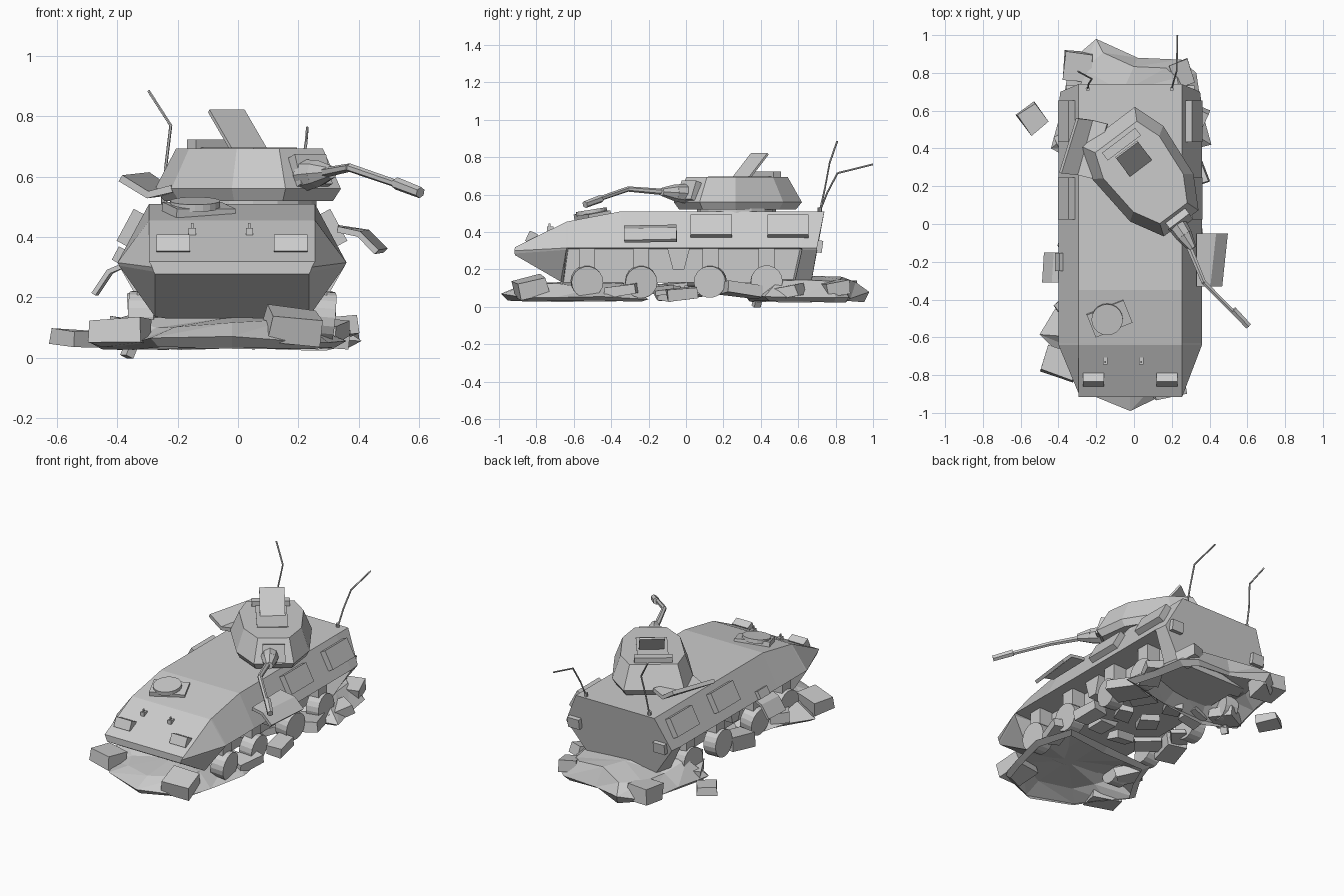
import bpy, bmesh, math, random
from mathutils import Vector, Matrix, Euler

if "Cube" in bpy.data.objects:
    bpy.data.objects.remove(bpy.data.objects["Cube"])

random.seed(4)
CX = -0.02  # hull centre line


def finish(name, bm, mat=None, thick=0):
    bmesh.ops.recalc_face_normals(bm, faces=bm.faces)
    me = bpy.data.meshes.new(name)
    bm.to_mesh(me)
    bm.free()
    ob = bpy.data.objects.new(name, me)
    bpy.context.collection.objects.link(ob)
    if mat:
        ob.matrix_world = mat
    if thick:
        m = ob.modifiers.new("thickness", 'SOLIDIFY')
        m.thickness = thick
        m.offset = 0
    return ob


def place(loc, rot=(0, 0, 0)):
    return Matrix.Translation(loc) @ Euler([math.radians(a) for a in rot]).to_matrix().to_4x4()


def box(name, loc, size, rot=(0, 0, 0), jitter=0, parent=None):
    bm = bmesh.new()
    bmesh.ops.create_cube(bm, size=1)
    for v in bm.verts:
        v.co = Vector([c * s * (1 - random.uniform(0, jitter)) for c, s in zip(v.co, size)])
    m = place(loc, rot)
    return finish(name, bm, parent @ m if parent else m)


def disk(name, loc, r, depth, rot=(0, 0, 0), sides=18):
    bm = bmesh.new()
    bmesh.ops.create_cone(bm, cap_ends=True, segments=sides, radius1=r, radius2=r, depth=depth)
    return finish(name, bm, place(loc, rot))


def rod(name, pts, radii, sides=6):
    bm = bmesh.new()
    for a, b, ra, rb in zip(pts, pts[1:], radii, radii[1:]):
        a, b = Vector(a), Vector(b)
        d = b - a
        m = Matrix.Translation((a + b) / 2) @ d.to_track_quat('Z', 'Y').to_matrix().to_4x4()
        bmesh.ops.create_cone(bm, cap_ends=True, segments=sides, radius1=ra, radius2=rb,
                              depth=d.length, matrix=m)
    return finish(name, bm)


def loft(name, rings, mat=None):
    bm = bmesh.new()
    vs = [[bm.verts.new(p) for p in r] for r in rings]
    n = len(rings[0])
    for a, b in zip(vs, vs[1:]):
        for i in range(n):
            bm.faces.new((a[i], a[(i + 1) % n], b[(i + 1) % n], b[i]))
    bm.faces.new(vs[0])
    bm.faces.new(vs[-1])
    return finish(name, bm, mat)


def strip(name, side_a, side_b, thick):
    bm = bmesh.new()
    a = [bm.verts.new(p) for p in side_a]
    b = [bm.verts.new(p) for p in side_b]
    for i in range(len(a) - 1):
        bm.faces.new((a[i], a[i + 1], b[i + 1], b[i]))
    return finish(name, bm, thick=thick)


# Hull: stations of (half width, y, z) for deck edge, belt, sponson root and floor edge;
# the sponson root moves inwards between the ends to make the wheel bays
IN = .22
stations = [
    [(.275, -.915, .318), (.265, -.917, .30), (.26, -.916, .285), (.255, -.915, .277)],
    [(.275, -.64, .455), (.38, -.64, .315), (.375, -.64, .305), (.255, -.67, .135)],
    [(.275, -.63, .457), (.38, -.63, .315), (IN, -.63, .31), (IN, -.655, .13)],
    [(.275, -.35, .51), (.38, -.35, .315), (IN, -.35, .31), (IN, -.35, .13)],
    [(.275, .61, .51), (.38, .61, .315), (IN, .61, .31), (IN, .57, .13)],
    [(.275, .62, .51), (.38, .62, .315), (.375, .62, .305), (.275, .58, .13)],
    [(.275, .74, .51), (.37, .70, .315), (.365, .70, .305), (.24, .67, .13)],
]
loft("hull", [[(CX + x, y, z) for x, y, z in s] + [(CX - x, y, z) for x, y, z in s[::-1]]
              for s in stations])

# Side fittings, wheels and struts
for s in (-1, 1):
    tag = "right" if s > 0 else "left"
    for y in (.135, .545):
        box(f"side_panel_{tag}", (CX + s * .335, y, .43), (.044, .22, .12), (0, -28.3 * s, 0))
    box(f"rear_light_{tag}", (CX + s * .30, .71, .323), (.08, .04, .065), (-8, 0, 0))
    box(f"headlight_{tag}", (CX + s * .195, -.825, .37), (.11, .05, .06), (-25, 0, 0))
    box(f"tow_hook_base_{tag}", (-.057 + s * .095, -.725, .418), (.024, .035, .024))
    box(f"tow_hook_post_{tag}", (-.057 + s * .095, -.73, .432), (.008, .012, .03))
    for y in (-.53, -.24, .13, .43):
        disk(f"wheel_{tag}", (CX + s * .295, y, .135), .085, .085,
             (0, 90 + random.uniform(-7, 7), random.uniform(-6, 6)))
        box(f"strut_{tag}", (CX + s * .27, y, .255), (.09, .085, .12))
    loft(f"belly_wedge_{tag}", [[(CX + s * x, y, z) for y, z in
                                 ((-.10, .312), (.02, .312), (-.01, .20), (-.07, .20))]
                                for x in (.21, .30)])

# Torn-off bent flaps
flap = [(.33, .43), (.43, .415), (.49, .355)]
strip("torn_flap_right", [(x - (.03 if i else 0), -.33, z - .005) for i, (x, z) in enumerate(flap)],
      [(x, -.05, z) for x, z in flap], .02)
flap = [(-.37, .31), (-.43, .285), (-.48, .21)]
strip("torn_flap_left", [(x, -.31, z) for x, z in flap],
      [(x + (.01 if i else 0), -.15, z) for i, (x, z) in enumerate(flap)], .016)
box("flap_hinge_left", (-.385, -.20, .335), (.05, .095, .05), (0, 28, 0))
strip("torn_turret_plate", [(-.39, .27, .595), (-.30, .26, .54), (-.22, .24, .56)],
      [(-.30, .56, .605), (-.22, .55, .55), (-.14, .53, .57)], .024)

# Driver hatch on the front deck
box("driver_hatch_base", (-.13, -.50, .49), (.21, .13, .03), (10, 0, 22))
disk("driver_hatch_lid", (-.142, -.505, .508), .083, .024, (9, 0, 0), 20)

# Turret, turned towards the right
T = place((.057, .259, 0), (0, 0, 37))
half = [(.175, .32), (.235, .15), (.21, -.15), (.115, -.32)]
plan = half + [(-x, y) for x, y in half[::-1]]
loft("turret", [[(x * k, y * k, z) for x, y in plan]
                for k, z in ((.91, .52), (1, .56), (.79, .693))], T)
disk("turret_ring", (.05, .27, .51), .21, .03, sides=16)
box("roof_plate", (.0, .05, .694), (.18, .32, .006), parent=T)
box("hatch_lid", (.005, .105, .755), (.146, .175, .012), (46, 0, 0), parent=T)
box("sight_bar", (0, .205, .706), (.22, .05, .034), parent=T)

# Mantlet and bent gun
box("mantlet", (0, -.285, .612), (.13, .08, .105), (-20, 0, 0), parent=T)
rod("gun_sleeve", [(.225, .0, .605), (.265, -.06, .61), (.31, -.13, .615)], [.052, .045, .022], 8)
rod("gun_barrel", [(.27, -.07, .61), (.37, -.31, .63), (.53, -.47, .575)], [.018, .014, .013])
rod("muzzle_brake", [(.525, -.455, .578), (.605, -.54, .547)], [.021, .019])

# Bent antennas
rod("antenna_left", [(-.245, .715, .51), (-.24, .742, .63), (-.223, .768, .77), (-.297, .808, .885)],
    [.005] * 4)
rod("antenna_right", [(.2, .715, .51), (.21, .755, .61), (.226, .81, .715), (.23, 1.0, .762)],
    [.005] * 4)
for x in (-.245, .2):
    disk("antenna_base", (x, .715, .52), .011, .025, sides=8)


# Rubble mounds: hollow faceted shells with a peak, a shoulder, a rim and a tucked-in lower lip
def mound(name, rim, top, k=.7):
    bm = bmesh.new()
    peak = bm.verts.new(top)
    rim = [bm.verts.new(p) for p in rim]
    shoulder, lip = [], []
    for v in rim:
        p = v.co.lerp(peak.co, 1 - k)
        p.z = top[2] - random.uniform(0, .04)
        shoulder.append(bm.verts.new(p))
        p = v.co.lerp(peak.co, .1)
        p.z = random.uniform(.022, .035)
        lip.append(bm.verts.new(p))
    n = len(rim)
    for i in range(n):
        j = (i + 1) % n
        bm.faces.new((rim[i], rim[j], shoulder[j]))
        bm.faces.new((rim[i], shoulder[j], shoulder[i]))
        bm.faces.new((shoulder[i], shoulder[j], peak))
        bm.faces.new((rim[j], rim[i], lip[i], lip[j]))
    finish(name, bm)


mound("rubble_mound_front", [
    (-.02, -.99, .07), (.25, -.86, .05), (.30, -.70, .05), (.36, -.45, .055), (.30, -.20, .04),
    (.0, -.24, .055), (-.33, -.25, .045), (-.40, -.42, .06), (-.50, -.585, .055), (-.38, -.70, .04),
    (-.29, -.88, .065)], (-.02, -.62, .135))
mound("rubble_mound_rear", [
    (-.20, .98, .08), (-.34, .86, .045), (-.38, .62, .05), (-.44, .40, .055), (-.25, .30, .085),
    (.05, .33, .07), (.41, .42, .055), (.36, .60, .05), (.33, .80, .05), (.25, .87, .05),
    (.02, .88, .045)], (-.06, .70, .165), .74)

# Broken blocks around and under the vehicle
blocks = [
    (.18, -.83, .105, .19, .17, .10, 14, 10), (-.39, -.74, .085, .20, .15, .09, -4, -20),
    (-.54, .555, .065, .13, .14, .055, 4, 35), (-.30, .84, .085, .17, .16, .11, 5, -5),
    (.25, .80, .10, .12, .14, .08, 10, 20), (.31, -.02, .07, .11, .18, .07, 5, 8),
    (.29, -.34, .09, .13, .20, .06, 8, -12), (.29, .30, .09, .16, .22, .07, -8, 20),
    (-.32, -.05, .085, .14, .19, .10, 5, -14), (.32, .54, .08, .12, .18, .07, 9, -25),
    (-.33, .42, .08, .14, .16, .07, -8, 25), (-.34, -.45, .09, .13, .16, .07, 8, 40),
]
for x, y, z, sx, sy, sz, tilt, turn in blocks:
    box("rubble_block", (x, y, z), (sx, sy, sz), (tilt, tilt / 2, turn), .2)
for i in range(9):
    box("rubble_slab", (-.22 + .2 * (i % 3) + random.uniform(-.05, .05), -.12 + .2 * (i // 3),
                        random.uniform(.065, .10)),
        (random.uniform(.12, .2), random.uniform(.08, .15), random.uniform(.03, .06)),
        (random.uniform(-14, 14), random.uniform(-14, 14), random.uniform(0, 180)), .3)
box("lowest_chip", (-.36, .38, .025), (.03, .04, .05), (0, 25, 30))
